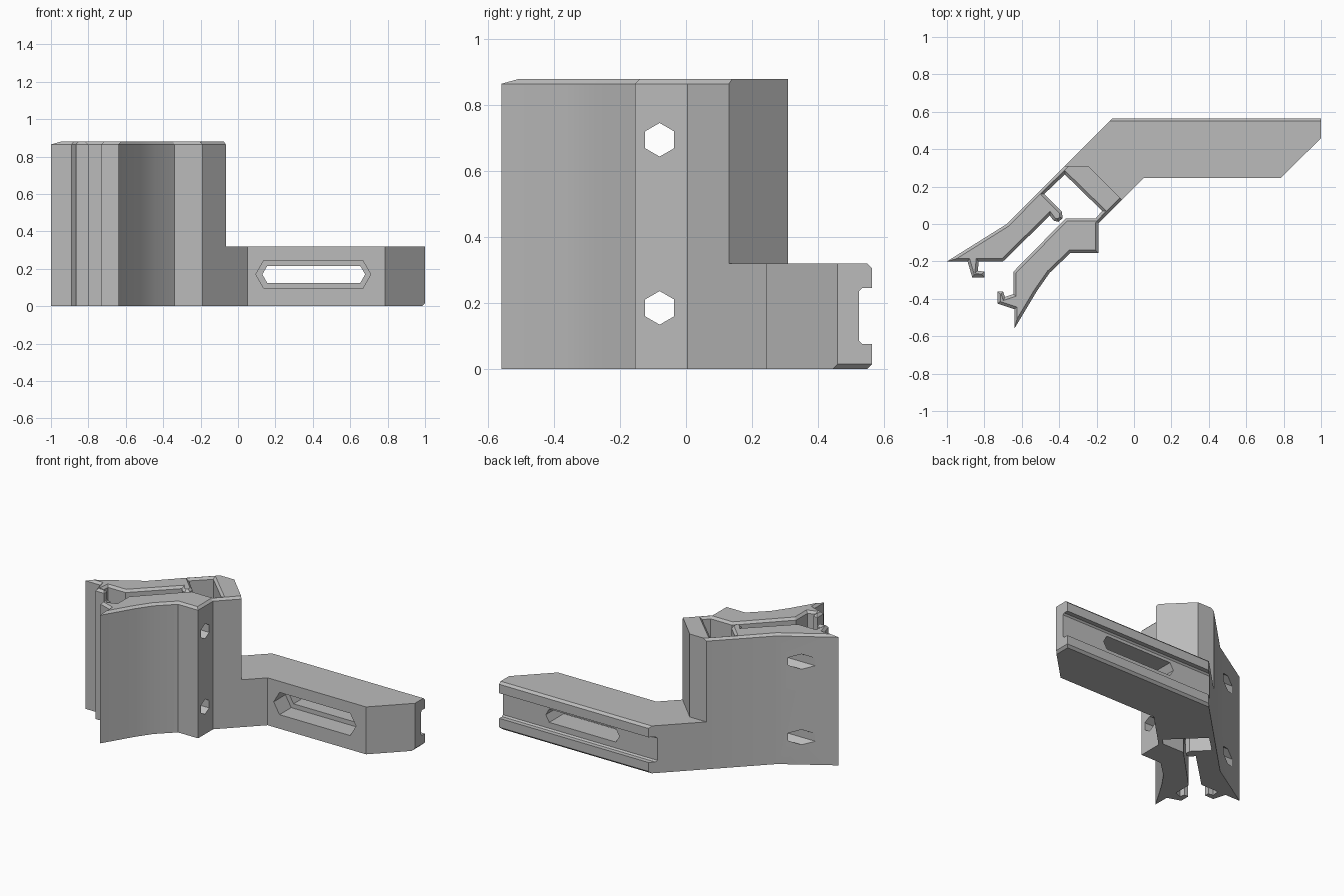
import bpy, bmesh, math

cube = bpy.data.objects.get("Cube")
if cube:
    bpy.data.objects.remove(cube, do_unlink=True)

TOWER_TOP, ARM_TOP = 0.88, 0.32

grey = bpy.data.materials.new("plain grey")
grey.use_nodes = True
colour = (0.5, 0.5, 0.5, 1)
grey.diffuse_color = colour
grey.node_tree.nodes["Principled BSDF"].inputs["Base Color"].default_value = colour

PLACE = {
    "x": lambda a, b, h: (h, a, b),   # profile in y, z
    "y": lambda a, b, h: (a, h, b),   # profile in x, z
    "z": lambda a, b, h: (a, b, h),   # profile in x, y
}


def prism(name, points, low, high, axis="z", chamfer=None, width=0.015):
    """Extrude a closed profile along an axis, chamfering edges picked by a rule."""
    bm = bmesh.new()
    rings = [[bm.verts.new(PLACE[axis](a, b, h)) for a, b in points] for h in (low, high)]
    bm.faces.new(rings[0])
    bm.faces.new(rings[1])
    n = len(points)
    for i in range(n):
        j = (i + 1) % n
        bm.faces.new((rings[0][i], rings[0][j], rings[1][j], rings[1][i]))
    bmesh.ops.recalc_face_normals(bm, faces=bm.faces)
    if chamfer:
        edges = [e for e in bm.edges if chamfer(*(v.co for v in e.verts))]
        bmesh.ops.bevel(bm, geom=edges, offset=width, segments=1,
                        affect="EDGES", clamp_overlap=False)
    mesh = bpy.data.meshes.new(name)
    bm.to_mesh(mesh)
    bm.free()
    mesh.materials.append(grey)
    obj = bpy.data.objects.new(name, mesh)
    bpy.context.collection.objects.link(obj)
    return obj


def cut(obj, cutters):
    """Subtract the cutters, then remove them."""
    for c in cutters:
        m = obj.modifiers.new("cut", "BOOLEAN")
        m.operation, m.solver, m.object = "DIFFERENCE", "EXACT", c
    graph = bpy.context.evaluated_depsgraph_get()
    mesh = bpy.data.meshes.new_from_object(obj.evaluated_get(graph))
    obj.modifiers.clear()
    obj.data = mesh
    for c in cutters:
        bpy.data.objects.remove(c, do_unlink=True)


def long_hex(x0, x1, z0, z1):
    """Slot outline with pointed ends."""
    mid, tip = (z0 + z1) / 2, (z1 - z0) * 0.29
    return [(x0, mid), (x0 + tip, z0), (x1 - tip, z0),
            (x1, mid), (x1 - tip, z1), (x0 + tip, z1)]


# Clamp: two hooked jaws joined by a thin wall around a square cavity
left_hook = [(-1, -.2), (-.89, -.2), (-.865, -.285), (-.8, -.285), (-.8, -.255),
             (-.835, -.25), (-.83, -.2), (-.7, -.2)]
cavity = [(-.45, .045), (-.43, .018), (-.405, .012), (-.382, .03), (-.385, .065),
          (-.48, .16), (-.37, .265), (-.17, .07), (-.205, .03), (-.365, .03)]
right_hook = [(-.645, -.255), (-.645, -.375), (-.69, -.39), (-.7, -.36), (-.73, -.36),
              (-.73, -.425), (-.64, -.455), (-.64, -.56)]
outside = [(-.52, -.36), (-.45, -.26), (-.34, -.155), (-.19, -.155), (-.19, .005),
           (-.065, .13), (-.245, .31), (-.37, .31), (-.68, 0)]


def clamp_rim(p, q):
    on_top = min(p.z, q.z) > TOWER_TOP - 0.01
    back = p.y + p.x > -0.1 and q.y + q.x > -0.1 and min(p.y, q.y) > 0.1
    return on_top and not (back and max(p.y, q.y) > 0.3)


clamp = prism("clamp", left_hook + cavity + right_hook + outside,
              0, TOWER_TOP, chamfer=clamp_rim)

# Hexagonal cross holes through both jaws
hexagon = [(math.sin(math.radians(60 * i)) * 0.051, math.cos(math.radians(60 * i)) * 0.051)
           for i in range(6)]
cut(clamp, [prism("hole_cutter", [(y - 0.08, z + height) for y, z in hexagon], -1.2, 0.1, "x")
            for height in (0.185, 0.695)])


# Arm: low bar that leaves the clamp at an angle and runs to the left
def arm_rim(p, q):
    along_back = min(p.y, q.y) > 0.56 and abs(p.z - q.z) < 0.01
    low_end = min(p.x, q.x) > 0.99 and max(p.z, q.z) < 0.01
    return along_back or low_end


arm = prism("arm", [(-.37, .31), (-.245, .31), (-.065, .13), (.05, .245), (.785, .245),
                    (1, .46), (1, .565), (-.115, .565)], 0, ARM_TOP, chamfer=arm_rim)

# Back groove, and a slot with a wider pocket at the front
groove = [(.6, .245), (.535, .245), (.525, .235), (.525, .085), (.535, .075), (.6, .075)]
cut(arm, [prism("groove_cutter", groove, -0.5, 1.2, "x"),
          prism("slot_cutter", long_hex(.13, .68, .125, .215), 0.1, 0.7, "y"),
          prism("pocket_cutter", long_hex(.095, .71, .095, .245), 0.1, 0.37, "y")])

# Soft shading on the gently bent jaw sides only
for obj in (clamp, arm):
    bpy.ops.object.select_all(action="DESELECT")
    obj.select_set(True)
    bpy.context.view_layer.objects.active = obj
    bpy.ops.object.shade_smooth_by_angle(angle=math.radians(20))
